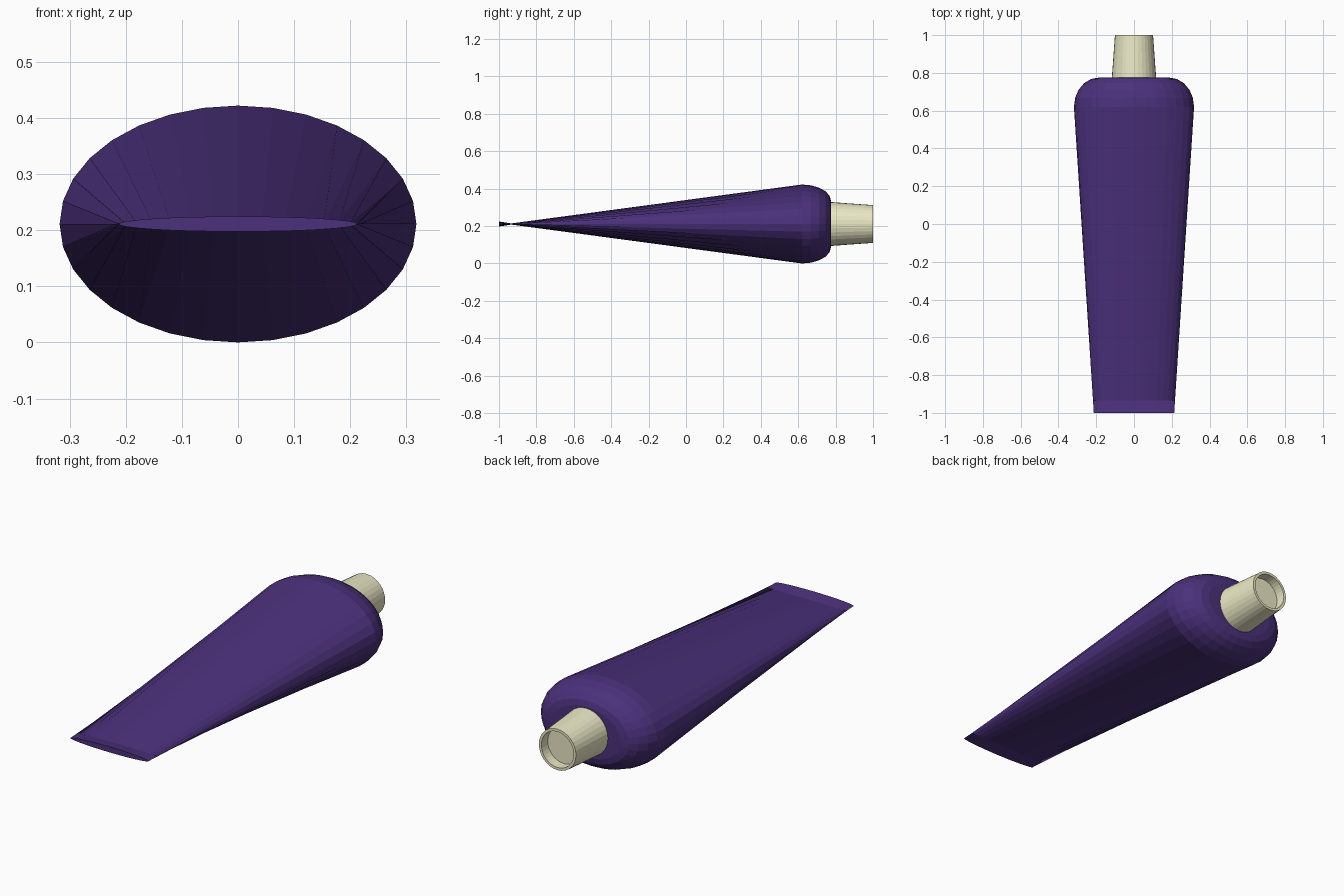
import bpy, bmesh
from math import sin, cos, pi

if "Cube" in bpy.data.objects:
    bpy.data.objects.remove(bpy.data.objects["Cube"])

SIDES = 32
CZ = 0.211  # height of the tube axis


def material(name, rgb):
    m = bpy.data.materials.new(name)
    m.diffuse_color = (*rgb, 1)
    m.use_nodes = True
    m.node_tree.nodes["Principled BSDF"].inputs["Base Color"].default_value = m.diffuse_color
    return m


def loft(name, sections, mat):
    """Skin elliptical rings (y, half width, half height) along y, capping both ends."""
    bm = bmesh.new()
    angles = [2 * pi * i / SIDES for i in range(SIDES)]
    rings = [[bm.verts.new((w * cos(a), y, CZ + h * sin(a))) for a in angles]
             for y, w, h in sections]
    for r0, r1 in zip(rings, rings[1:]):
        for i in range(SIDES):
            j = (i + 1) % SIDES
            bm.faces.new((r0[i], r0[j], r1[j], r1[i]))
    bm.faces.new(rings[0])
    bm.faces.new(rings[-1])
    bmesh.ops.recalc_face_normals(bm, faces=bm.faces)
    mesh = bpy.data.meshes.new(name)
    bm.to_mesh(mesh)
    bm.free()
    mesh.materials.append(mat)
    obj = bpy.data.objects.new(name, mesh)
    bpy.context.collection.objects.link(obj)
    return obj


purple = material("purple", (0.07, 0.03, 0.2))
cream = material("cream", (0.83, 0.81, 0.56))

# Tube body: flared crimp, pinch, long taper, then rounded shoulder
W, H, STEPS = 0.318, 0.211, 5
body = [(-1.0, 0.213, 0.0135), (-0.935, 0.217, 0.003)]
for k in range(STEPS + 1):
    t = k / STEPS * pi / 2
    s = 0.59 + 0.41 * cos(t)
    body.append((0.62 + 0.155 * sin(t), W * s, H * s))
loft("tube_body", body, purple)

# Nozzle: tapered neck with a shallow recess in its open end
nozzle = [(0.75, 0.119), (1.0, 0.101), (1.0, 0.088), (0.95, 0.088)]
loft("nozzle", [(y, r, r) for y, r in nozzle], cream)
